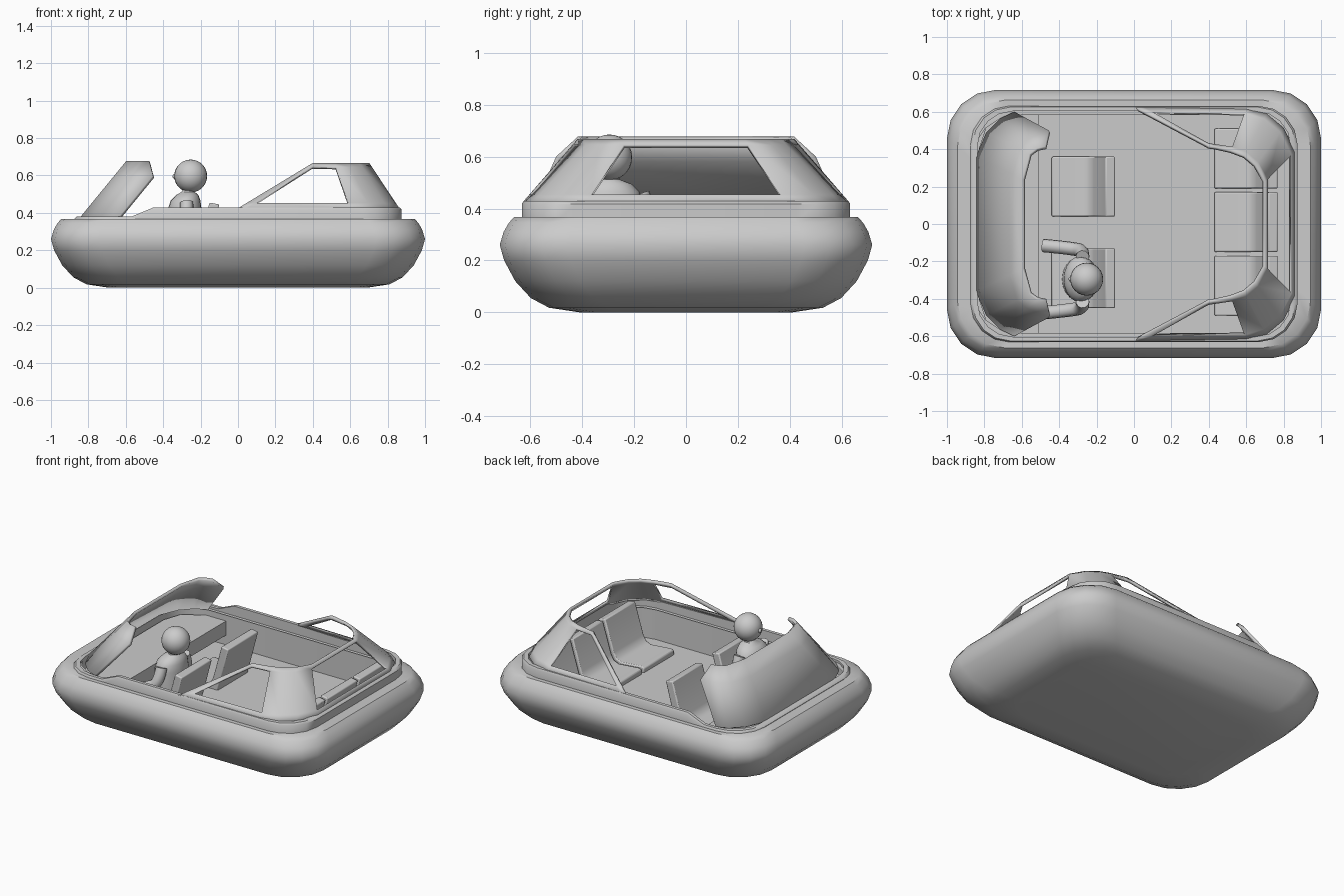
import bpy, bmesh
from math import cos, sin, pi
from mathutils import Vector

if "Cube" in bpy.data.objects:
    bpy.data.objects.remove(bpy.data.objects["Cube"])


def make_mesh(name, rings, closed=True, caps=(False, False), skip=None, solid=0):
    """Skin a list of equal-length point rings into one object."""
    bm = bmesh.new()
    vs = [[bm.verts.new(p) for p in r] for r in rings]
    n = len(rings[0])
    for i in range(len(rings) - 1):
        for j in range(n if closed else n - 1):
            if skip and skip(i, j):
                continue
            k = (j + 1) % n
            bm.faces.new((vs[i][j], vs[i][k], vs[i + 1][k], vs[i + 1][j]))
    for use, ring in zip(caps, (vs[0], vs[-1])):
        if use:
            bm.faces.new(ring)
    bmesh.ops.recalc_face_normals(bm, faces=bm.faces)
    me = bpy.data.meshes.new(name)
    bm.to_mesh(me)
    bm.free()
    ob = bpy.data.objects.new(name, me)
    bpy.context.collection.objects.link(ob)
    if solid:
        m = ob.modifiers.new("thickness", 'SOLIDIFY')
        m.thickness = solid
        m.offset = -1
    return ob


def rounded_rect(a, b, r, z, extra=(), seg=4):
    """Rounded rectangle ring; z may be a function of x."""
    def arc(sx, sy, start):
        return [(sx * (a - r) + r * cos(start + pi / 2 * i / seg),
                 sy * (b - r) + r * sin(start + pi / 2 * i / seg)) for i in range(seg + 1)]
    pts = arc(1, 1, 0) + [(x, b) for x in reversed(extra)] + arc(-1, 1, pi / 2)
    pts += arc(-1, -1, pi) + [(x, -b) for x in extra] + arc(1, -1, 1.5 * pi)
    return [(x, y, z(x) if callable(z) else z) for x, y in pts]


def mirrored(half):
    """Mirror a +y half outline to -y, in running order."""
    return half + [(x, -y, z) for x, y, z in reversed(half)]


def blend(base, top, t):
    return [Vector(p).lerp(Vector(q), t) for p, q in zip(base, top)]


FLOOR = .155

# inflated hull: inset from widest outline, height
profile = [(.31, 0), (.19, .018), (.12, .055), (.06, .12), (.017, .2), (0, .26),
           (.015, .31), (.035, .345), (.055, .367), (.135, .365)]
make_mesh("hull", [rounded_rect(1 - d, .717 - d, .26 - d * .15, z) for d, z in profile],
          caps=(True, False))


# cockpit tub with coaming that steps down toward the bow
def rim(x):
    return .38 + .05 * min(1, max(0, (x + .57) / .12))


extra = (-.57, -.45)
make_mesh("cockpit_tub", [
    rounded_rect(.875, .632, .21, .35, extra),
    rounded_rect(.875, .632, .21, lambda x: rim(x) - .012, extra),
    rounded_rect(.862, .625, .20, rim, extra),
    rounded_rect(.838, .603, .19, rim, extra),
    rounded_rect(.838, .603, .19, FLOOR, extra)], caps=(False, True))

# dashboard shelf
dash = [(-.83, .40), (-.79, .52), (-.66, .602), (-.51, .602)]
make_mesh("dashboard", [mirrored([(x, y, z) for x, y in dash[::-1]]) for z in (.22, .315)],
          caps=(True, True))

# wraparound windscreen
base = mirrored([(-.64, .60, .375), (-.715, .565, .375), (-.79, .49, .375), (-.845, .36, .375)])
top = mirrored([(-.475, .415, .678), (-.52, .405, .678), (-.56, .375, .678), (-.597, .24, .678)])
mid = blend(base, top, .72)
mid[0], mid[-1] = (-.455, .50, .6), (-.455, -.50, .6)
make_mesh("windscreen", [base, mid, top], closed=False, solid=.02)

# rear canopy frame with side and rear window openings
base = mirrored([(0, .628, .425), (.048, .628, .425), (.60, .62, .425), (.71, .59, .425),
                 (.80, .515, .425), (.862, .387, .425)])
top = mirrored([(.40, .418, .667), (.433, .413, .667), (.518, .393, .667), (.59, .365, .667),
                (.65, .315, .667), (.702, .226, .667)])
rows = [blend(base, top, t) for t in (0, .12, .91, 1)]
make_mesh("rear_canopy_frame", rows, closed=False, solid=.018,
          skip=lambda i, j: i == 1 and j in (1, 5, 9))


# seats: side profile extruded across the width, soft edges
def seat(name, x, y, top=.455, w=.32):
    f = FLOOR
    side = [(0, f - .01), (0, f + .03), (.02, f + .038), (.17, f + .025), (.205, f + .04),
            (.225, f + .075), (.288, top), (.34, top - .01), (.26, f - .01)]
    ob = make_mesh(name, [[(x + px, y + s * w / 2, z) for px, z in side] for s in (-1, 1)],
                   caps=(True, True))
    b = ob.modifiers.new("soft_edges", 'BEVEL')
    b.width, b.segments, b.angle_limit = .007, 2, 1.0


seat("front_seat_left", -.44, .20)
seat("front_seat_right", -.44, -.29)
for label, y in (("left", .35), ("middle", .01), ("right", -.33)):
    seat("rear_seat_" + label, .43, y, .435)

# driver: torso, neck, head, nose, bent arms
DX, DY = -.285, -.295
body = [(.18, .10, .12), (.30, .095, .12), (.42, .09, .125), (.465, .08, .115),
        (.495, .06, .085), (.512, .035, .04), (.55, .03, .03)]
make_mesh("driver_torso", [[(DX + rx * cos(2 * pi * i / 20) + max(0, z - .45) * .3,
                             DY + ry * sin(2 * pi * i / 20), z) for i in range(20)]
                           for z, rx, ry in body], caps=(True, True))


def ball(name, loc, r):
    bpy.ops.mesh.primitive_uv_sphere_add(segments=24, ring_count=14, radius=r, location=loc)
    bpy.context.object.name = name


ball("driver_head", (-.253, DY, .597), .088)
ball("driver_nose", (-.336, DY, .595), .014)


def arm(name, s):
    path = [(-.275, DY + s * .12, .455), (-.27, DY + s * .15, .38), (-.33, DY + s * .165, .32),
            (-.485, DY + s * .18, .28)]
    cu = bpy.data.curves.new(name, 'CURVE')
    cu.dimensions = '3D'
    cu.bevel_depth, cu.bevel_resolution, cu.use_fill_caps = .036, 3, True
    sp = cu.splines.new('NURBS')
    sp.points.add(len(path) - 1)
    for p, co in zip(sp.points, path):
        p.co = (*co, 1)
    sp.use_endpoint_u, sp.order_u, sp.resolution_u = True, 3, 5
    ob = bpy.data.objects.new(name, cu)
    bpy.context.collection.objects.link(ob)


arm("driver_arm_left", 1 * -1)
arm("driver_arm_right", 1)

# smooth shading, keeping hard edges
bpy.ops.object.select_all(action='DESELECT')
for ob in bpy.context.scene.objects:
    if ob.type == 'MESH':
        ob.select_set(True)
        bpy.context.view_layer.objects.active = ob
bpy.ops.object.shade_smooth_by_angle(angle=.75)
